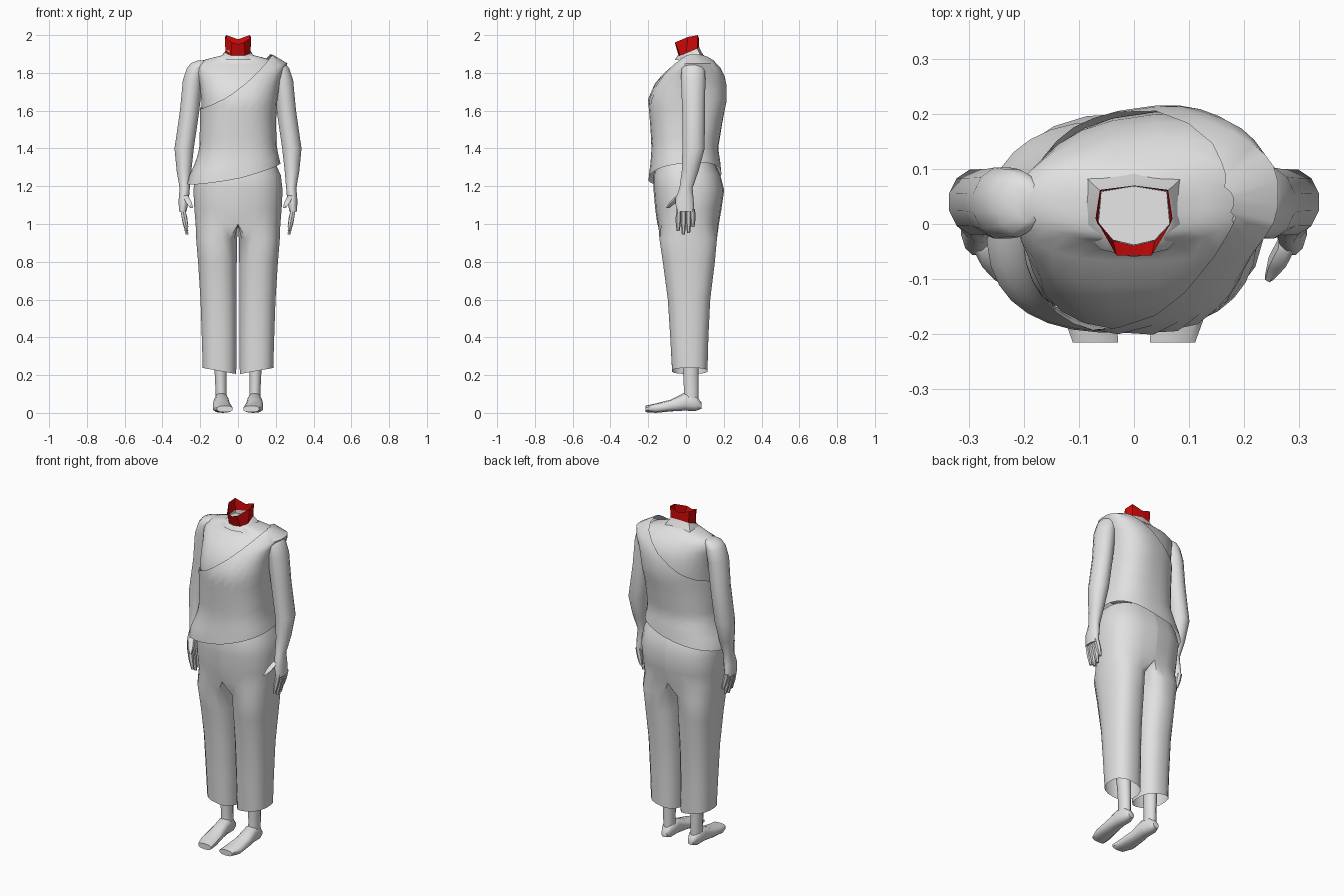
import bpy, bmesh, math
from mathutils import Vector

if "Cube" in bpy.data.objects:
    bpy.data.objects.remove(bpy.data.objects["Cube"])


def material(name, rgb):
    m = bpy.data.materials.new(name)
    m.diffuse_color = (*rgb, 1)
    m.use_nodes = True
    m.node_tree.nodes["Principled BSDF"].inputs["Base Color"].default_value = m.diffuse_color
    return m


GREY = material("light_grey", (0.75, 0.75, 0.75))
RED = material("red", (0.68, 0.003, 0.003))


def oval(cx, cy, z, rx, ry, n=12, p=2.0, tilt=0.0):
    """Horizontal superellipse ring."""
    pts = []
    for i in range(n):
        a = 2 * math.pi * (i + 0.5) / n
        c, s = math.cos(a), math.sin(a)
        x = rx * math.copysign(abs(c) ** (2 / p), c)
        y = ry * math.copysign(abs(s) ** (2 / p), s)
        pts.append(Vector((cx + x, cy + y, z + tilt * x)))
    return pts


def half_oval(z, rx, y0, y1, n=16, p=2.5):
    """Half ring that is flat along x = 0, point for point with oval()."""
    cy, ry, pts = (y0 + y1) / 2, (y1 - y0) / 2, []
    lim = math.radians(123.75)
    for i in range(n):
        a = 2 * math.pi * (i + 0.5) / n
        a = a - 2 * math.pi if a > math.pi else a
        if abs(a) < lim + 0.01:
            b = a / lim * math.pi / 2
            x = rx * abs(math.cos(b)) ** (2 / p) if abs(a) < lim - 0.01 else 0
            y = ry * math.copysign(abs(math.sin(b)) ** (2 / p), b)
        else:
            x, y = 0, math.copysign(ry * (math.pi - abs(a)) / (math.pi - lim), a)
        pts.append(Vector((x, cy + y, z)))
    return pts


def loft(name, rings, mat=GREY, caps=(True, True), side=1, angle=50):
    """Skin a list of equal-length rings; side=-1 mirrors in x."""
    bm = bmesh.new()
    rows = [[bm.verts.new((p.x * side, p.y, p.z)) for p in r] for r in rings]
    n = len(rows[0])
    for a, b in zip(rows, rows[1:]):
        for i in range(n):
            j = (i + 1) % n
            bm.faces.new((a[i], a[j], b[j], b[i]))
    if caps[0]:
        bm.faces.new(rows[0])
    if caps[1]:
        bm.faces.new(rows[-1])
    bmesh.ops.recalc_face_normals(bm, faces=bm.faces)
    me = bpy.data.meshes.new(name)
    bm.to_mesh(me)
    bm.free()
    me.materials.append(mat)
    ob = bpy.data.objects.new(name, me)
    bpy.context.collection.objects.link(ob)
    bpy.ops.object.select_all(action='DESELECT')
    ob.select_set(True)
    bpy.context.view_layer.objects.active = ob
    bpy.ops.object.shade_smooth_by_angle(angle=math.radians(angle))
    return ob


def body_rings(table, n=16, p=2.4):
    """Table rows: z, centre x, half width, front y, back y."""
    return [oval(cx, (y0 + y1) / 2, z, rx, (y1 - y0) / 2, n, p)
            for z, cx, rx, y0, y1 in table]


def skew(q):
    """The upper back is fuller on the draped side."""
    if q.y > 0:
        k = 0.15 * min(1, max(0, (q.z - 1.35) / 0.3)) * min(1, max(0, (1.9 - q.z) / 0.1))
        q.y += k * q.x * min(1, q.y / 0.1)
    return q


def tube(name, a, b, ra, rb, side):
    """Tapered finger between two points."""
    a, b = Vector(a), Vector(b)
    mid = a.lerp(b, 0.55)
    loft(name, [oval(a.x, a.y, a.z, ra, ra, 6), oval(mid.x, mid.y, mid.z, ra, ra, 6),
                oval(b.x, b.y, b.z, rb, rb, 6)], side=side)


# Bare torso and shoulders
torso = body_rings([
    (1.50, 0, .186, -.172, .170), (1.66, 0, .196, -.192, .200),
    (1.75, 0, .205, -.153, .195), (1.80, 0, .217, -.113, .180),
    (1.84, 0, .222, -.068, .153), (1.866, 0, .19, -.037, .128),
    (1.882, 0, .13, -.035, .11), (1.893, 0, .085, -.034, .096),
    (1.905, 0, .055, -.02, .07)], n=24, p=2.5)
loft("torso", [[skew(q) for q in r] for r in torso], angle=70)

# Draped one-shoulder top: each column runs from a slanted hem to a curved neckline
TOP = [(1.15, -.03, .25, -.20, .19), (1.25, -.018, .243, -.198, .190),
       (1.33, 0, .225, -.188, .182), (1.40, 0, .205, -.182, .17),
       (1.55, 0, .202, -.192, .192), (1.66, .003, .206, -.202, .212),
       (1.75, .005, .217, -.163, .207), (1.80, .005, .235, -.123, .192),
       (1.84, .005, .262, -.08, .168), (1.87, .005, .25, -.047, .145),
       (1.892, .005, .21, -.02, .115), (1.900, .005, .165, -.005, .08)]
N = 32


def top_point(z, i):
    for lo, hi in zip(TOP, TOP[1:]):
        if z <= hi[0]:
            break
    t = min(1, (z - lo[0]) / (hi[0] - lo[0]))
    _, cx, rx, y0, y1 = [u + (v - u) * t for u, v in zip(lo, hi)]
    return skew(oval(cx, (y0 + y1) / 2, z, rx, (y1 - y0) / 2, N, 2.5)[i])


ROWS = 13
grid = [[] for _ in range(ROWS)]
for i in range(N):
    q = top_point(1.27, i)
    hem = 1.255 + (0.3 if q.x > 0 else 0.16) * q.x + 0.09 * q.y
    z = 1.45
    while z < 1.90:
        q = top_point(z, i)
        if z > 1.71 + 0.75 * q.x + 1.2 * q.x ** 2 + 0.15 * max(q.y, 0):
            break
        z += 0.004
    for k in range(ROWS):
        grid[k].append(top_point(hem + (min(z, 1.90) - hem) * k / (ROWS - 1), i))
loft("draped_top", grid, caps=(False, False))


# Neck and red collar band share one outline, front low and back high
def mirrored(half):
    h = [Vector(p) for p in half]
    return h + [Vector((-p.x, p.y, p.z)) for p in reversed(h[1:-1])]


low = mirrored([(0, .07, 1.937), (.06, .06, 1.93), (.066, .0, 1.905),
                (.038, -.030, 1.89), (0, -.039, 1.89)])
high = mirrored([(0, .07, 1.978), (.062, .062, 2.0), (.07, .01, 1.99),
                 (.032, -.057, 1.962), (0, -.057, 1.952)])
loft("neck", [[Vector((p.x * 1.6, p.y * 1.55, 1.868)) for p in low],
              [Vector((p.x * 1.15, p.y * 1.12, p.z * .5 + .948)) for p in low],
              [Vector((p.x * .99, p.y * .99, p.z + .001)) for p in low],
              [Vector((p.x * .985, p.y * .98, 1.918 - .08 * p.y)) for p in low]], angle=60)
loft("collar", [low, high], RED, caps=(False, False), angle=30)

for s, label in ((1, "left"), (-1, "right")):
    # Half of the trousers: seat flowing into a leg that is open at the hem
    rings = [oval(.098, .02, .222, .09, .095, 16, 2.5, .18)] + body_rings([
        (.40, .100, .093, -.085, .12), (.60, .103, .097, -.098, .13),
        (.80, .109, .104, -.125, .155), (.92, .113, .110, -.143, .166)], p=2.5)
    for row in [(1.00, .226, -.152, .174), (1.08, .233, -.163, .188),
                (1.18, .238, -.172, .202), (1.26, .228, -.172, .182),
                (1.33, .195, -.15, .15)]:
        rings.append(half_oval(*row))
    loft(label + "_trouser_leg", rings, caps=(False, True), side=s)

    # Shin and foot
    loft(label + "_shin", [oval(.088, .025, .05, .032, .042), oval(.09, .028, .12, .03, .04),
                           oval(.092, .025, .24, .034, .043), oval(.098, .022, .45, .05, .055)],
         side=s)
    foot = []
    for y, cx, rx, z0, z1 in [(.082, .087, .018, .022, .055), (.05, .088, .034, .01, .095),
                              (-.01, .088, .038, .012, .105), (-.08, .088, .046, .008, .07),
                              (-.16, .082, .051, 0, .05), (-.215, .070, .043, .004, .038)]:
        foot.append([Vector((p.x, y, p.y))
                     for p in oval(cx, (z0 + z1) / 2, 0, rx, (z1 - z0) / 2, 10, 2.6)])
    loft(label + "_foot", foot, side=s)

    # Arm with palm
    loft(label + "_arm", [oval(*r) for r in [
        (.188, .038, 1.866, .025, .035), (.207, .038, 1.850, .046, .056),
        (.222, .038, 1.825, .050, .064), (.240, .038, 1.76, .054, .067),
        (.256, .04, 1.60, .053, .062),
        (.285, .04, 1.40, .053, .061), (.286, .022, 1.28, .040, .046),
        (.282, .0, 1.19, .028, .036), (.287, -.008, 1.13, .028, .05),
        (.293, -.004, 1.065, .021, .05)]], side=s, angle=70)

    # Fingers and thumb
    for k, (y, tip) in enumerate([(-.042, .962), (-.014, .945), (.014, .952), (.037, .985)]):
        tube(f"{label}_finger_{k + 1}", (.293, y * .9, 1.08), (.270, y, tip), .015, .008, s)
    tube(label + "_thumb", (.278, -.035, 1.15), (.246, -.097, 1.085), .018, .009, s)
